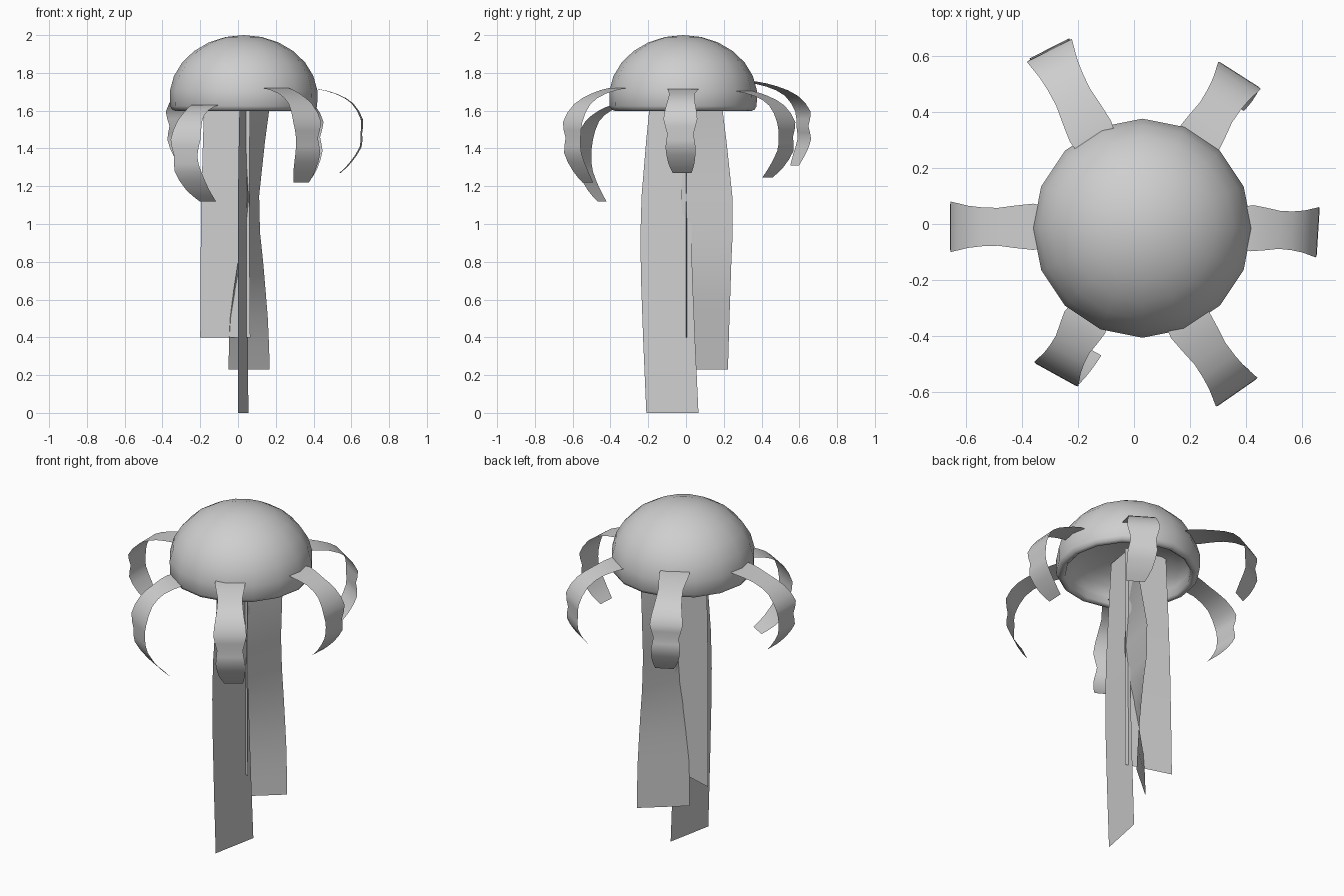
import bpy, bmesh, math
from mathutils import Vector

if "Cube" in bpy.data.objects:
    bpy.data.objects.remove(bpy.data.objects["Cube"])

mat = bpy.data.materials.new("soft_grey")
mat.diffuse_color = (0.62, 0.62, 0.62, 1)
mat.use_nodes = True
mat.node_tree.nodes["Principled BSDF"].inputs["Base Color"].default_value = mat.diffuse_color


def finish(name, bm, angle=60):
    me = bpy.data.meshes.new(name)
    bm.to_mesh(me)
    bm.free()
    me.materials.append(mat)
    ob = bpy.data.objects.new(name, me)
    bpy.context.collection.objects.link(ob)
    bpy.ops.object.select_all(action='DESELECT')
    ob.select_set(True)
    bpy.context.view_layer.objects.active = ob
    bpy.ops.object.shade_smooth_by_angle(angle=math.radians(angle))
    return ob


def refine(pts):
    """Add a smoothly interpolated midpoint to each span of a path."""
    out = []
    for i in range(len(pts) - 1):
        a, b = pts[i], pts[i + 1]
        p = pts[i - 1] if i else a * 2 - b
        q = pts[i + 2] if i + 2 < len(pts) else b * 2 - a
        out += [a, (a + b) * 0.5625 - (p + q) * 0.0625]
    return out + [pts[-1]]


def strip(name, lefts, rights):
    """Thin sheet between two edge paths."""
    bm = bmesh.new()
    rows = [(bm.verts.new(l), bm.verts.new(r))
            for l, r in zip(refine(lefts), refine(rights))]
    for (a, b), (c, d) in zip(rows, rows[1:]):
        bm.faces.new((a, b, d, c))
    return finish(name, bm)


# Bell: lathed dome with a shallow hollow underneath, joined by a rim
N, CX, CY = 16, 0.03, -0.015


def dome_arc(radius, base, height, start, count):
    """Rings of an ellipse from a low start angle up to near the pole."""
    angles = [math.radians(start + (90 - start) * i / count) for i in range(count)]
    return [(radius * math.cos(a), base + height * math.sin(a)) for a in angles]


profile = (dome_arc(0.393, 1.67, 0.33, -8, 7)[::-1]
           + [(0.378, 1.605), (0.358, 1.597)]
           + dome_arc(0.342, 1.62, 0.16, -4, 6))
bm = bmesh.new()
rings = [[bm.verts.new((CX + r * math.cos(2 * math.pi * k / N),
                        CY + r * math.sin(2 * math.pi * k / N), z))
          for k in range(N)] for r, z in profile]
top = bm.verts.new((CX, CY, 2.0))
ceiling = bm.verts.new((CX, CY, 1.78))
for k in range(N):
    j = (k + 1) % N
    for a, b in zip(rings, rings[1:]):
        bm.faces.new((a[k], b[k], b[j], a[j]))
    bm.faces.new((top, rings[0][k], rings[0][j]))
    bm.faces.new((ceiling, rings[-1][j], rings[-1][k]))
finish("bell", bm, 75)

# Curled arms share one shape: they reach out from the bell, droop, curl back in
REACH = [-0.3, 0, 0.42, 0.77, 0.98, 0.97, 1.03, 1, 1]
CURL = [0, 0, 0, 0, 0, 0, 0.15, 0.55, 1]
DROP = [0, 0, 0.06, 0.17, 0.36, 0.53, 0.69, 0.88, 1]
WIDTH = [0.12, 0.165, 0.135, 0.15, 0.18, 0.14, 0.16, 0.14, 0.10]


def arm(name, root, bend, tip):
    root, tip = Vector(root), Vector(tip)
    bend = Vector((bend[0], bend[1], root.z))
    out = (bend - root).normalized()
    side = Vector((-out.y, out.x, 0))
    lefts, rights = [], []
    for reach, curl, drop, width in zip(REACH, CURL, DROP, WIDTH):
        p = root.lerp(bend, reach) + (tip - bend) * curl
        p.z = root.z + (tip.z - root.z) * drop
        lefts.append(p + side * width / 2)
        rights.append(p - side * width / 2)
    strip(name, lefts, rights)


arm("right_arm", (0.42, -0.015, 1.715), (0.66, -0.03), (0.54, -0.02, 1.27))
arm("left_arm", (-0.36, -0.01, 1.71), (-0.66, -0.01), (-0.565, -0.01, 1.30))
arm("front_right_arm", (0.20, -0.36, 1.72), (0.37, -0.605), (0.335, -0.52, 1.22))
arm("front_left_arm", (-0.175, -0.35, 1.63), (-0.28, -0.54), (-0.16, -0.445, 1.12))
arm("back_left_arm", (-0.155, 0.33, 1.755), (-0.305, 0.625), (-0.26, 0.575, 1.31))
arm("back_right_arm", (0.23, 0.30, 1.705), (0.38, 0.535), (0.35, 0.43, 1.245))


# Hanging ribbons: each row is height, left edge x y, right edge x y
def ribbon(name, rows):
    strip(name, [Vector((r[1], r[2], r[0])) for r in rows],
          [Vector((r[3], r[4], r[0])) for r in rows])


ribbon("long_ribbon", [(1.75, 0.01, -0.18, 0.05, 0.06), (1.15, 0, -0.235, 0.05, 0.03),
                       (0.7, 0, -0.238, 0.05, 0.035), (0, 0, -0.21, 0.055, 0.066)])
ribbon("flat_ribbon", [(1.75, -0.175, 0.06, 0.065, 0), (1.1, -0.195, 0.07, 0.06, 0),
                       (0.4, -0.20, 0.08, 0.065, 0)])
ribbon("twisted_ribbon", [(1.75, 0, 0, 0.185, 0.175), (1.15, 0.05, -0.025, 0.112, 0.245),
                          (0.8, 0, 0, 0.133, 0.24), (0.5, -0.042, 0.028, 0.158, 0.23),
                          (0.23, -0.05, 0.038, 0.168, 0.222)])
